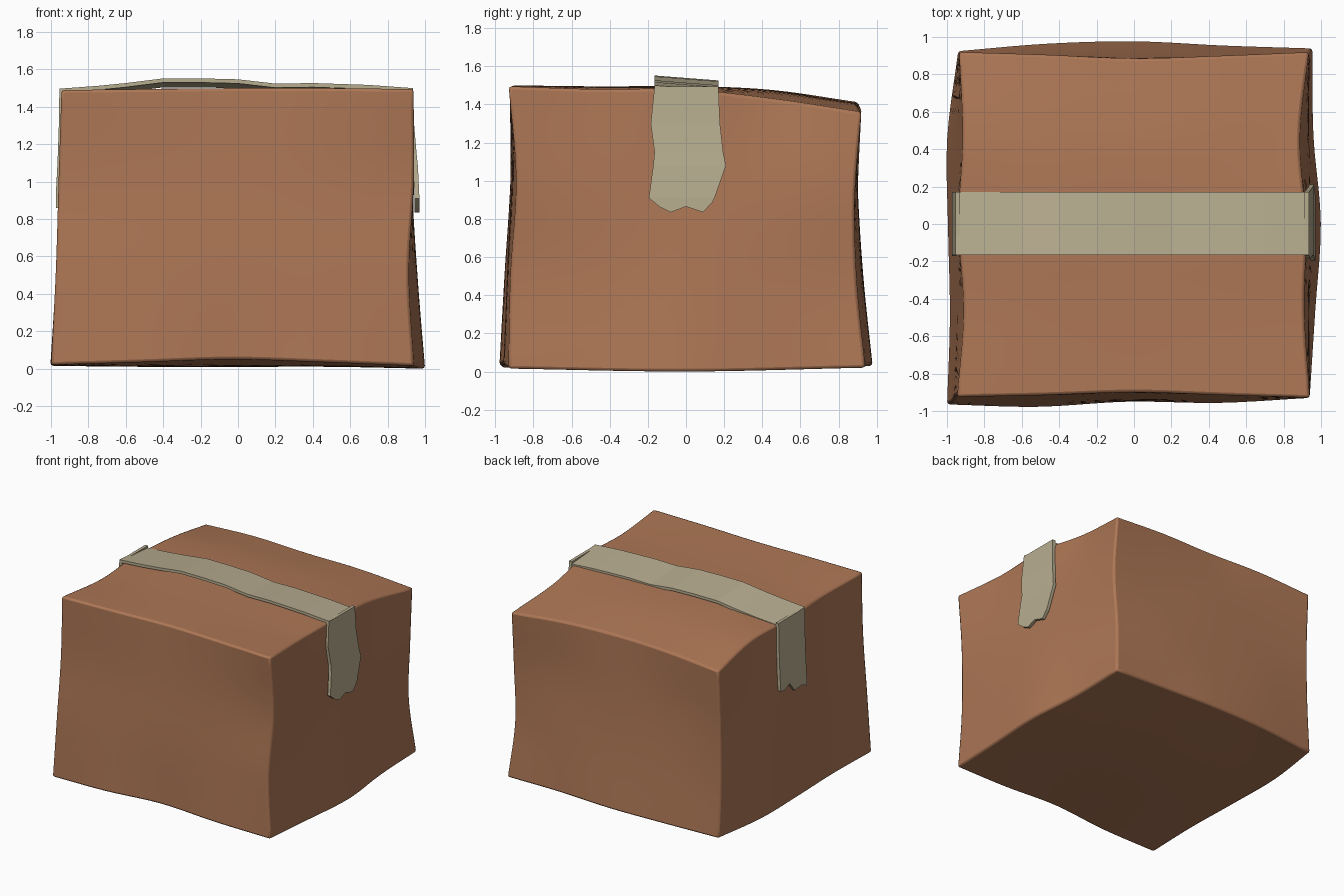
import bpy, bmesh
from mathutils import Vector

if "Cube" in bpy.data.objects:
    bpy.data.objects.remove(bpy.data.objects["Cube"])


def material(name, rgb):
    m = bpy.data.materials.new(name)
    m.diffuse_color = (*rgb, 1)
    m.use_nodes = True
    m.node_tree.nodes["Principled BSDF"].inputs["Base Color"].default_value = m.diffuse_color
    return m


cardboard = material("cardboard brown", (0.42, 0.185, 0.092))
tape_mat = material("tape beige", (0.48, 0.42, 0.28))


def spline(vals, t):
    """Smooth curve through evenly spaced values, t from 0 to 1."""
    n = len(vals) - 1
    i = max(0, min(int(t * n), n - 1))
    f = t * n - i
    b, c = vals[i], vals[i + 1]
    a = vals[i - 1] if i > 0 else 2 * b - c
    d = vals[i + 2] if i + 2 <= n else 2 * c - b
    return b + 0.5 * f * (c - a + f * (2*a - 5*b + 4*c - d + f * (3*(b - c) + d - a)))


def sample(table, s, t):
    return spline([spline(row, s) for row in table], t)


def finish(bm, name, mat):
    bmesh.ops.recalc_face_normals(bm, faces=bm.faces)
    me = bpy.data.meshes.new(name)
    bm.to_mesh(me)
    bm.free()
    ob = bpy.data.objects.new(name, me)
    bpy.context.collection.objects.link(ob)
    me.materials.append(mat)
    return ob


# Warped box walls: columns run along the face, rows from bottom to top (or front to back)
RIGHT = [(.94, .97, 1.0, .96, .955), (.913, .94, .96, .94, .92),
         (.94, .935, .93, .93, .94), (.94, .91, .92, .885, .935)]
LEFT = [(-1.0, -.985, -.995, -1.0, -.94), (-.975, -.96, -.97, -.97, -.94),
        (-.96, -.94, -.945, -.94, -.935), (-.945, -.91, -.94, -.915, -.935)]
FRONT = [(-.965, -.978, -.95, -.957, -.93), (-.95, -.95, -.94, -.935, -.92),
         (-.92, -.92, -.915, -.91, -.89), (-.925, -.915, -.9, -.915, -.93)]
BACK = [(.925, .965, .978, .955, .94), (.90, .925, .93, .92, .895),
        (.90, .90, .90, .89, .885), (.92, .905, .885, .90, .92)]
TOP = [(1.49, 1.495, 1.50, 1.50, 1.495), (1.47, 1.49, 1.495, 1.49, 1.48),
       (1.47, 1.495, 1.495, 1.49, 1.48), (1.46, 1.475, 1.475, 1.46, 1.43),
       (1.38, 1.41, 1.41, 1.40, 1.36)]
BOTTOM = [(.02, .035, .05, .035, .015), (.015, .01, .01, .01, 0), (.02, .03, .03, .03, .02)]

# Cardboard box
bm = bmesh.new()
bmesh.ops.create_cube(bm, size=1)
bmesh.ops.subdivide_edges(bm, edges=bm.edges[:], cuts=19, use_grid_fill=True)
for v in bm.verts:
    u, w, h = v.co + Vector((.5, .5, .5))
    lerp = lambda a, b, t: a + (b - a) * t
    v.co = (lerp(sample(LEFT, w, h), sample(RIGHT, w, h), u),
            lerp(sample(FRONT, u, h), sample(BACK, u, h), w),
            lerp(sample(BOTTOM, u, w), sample(TOP, u, w), h))
box = finish(bm, "cardboard_box", cardboard)
bev = box.modifiers.new("soft edges", 'BEVEL')
bev.width, bev.segments, bev.angle_limit = 0.015, 2, 0.9
bpy.context.view_layer.objects.active = box
box.select_set(True)
bpy.ops.object.shade_smooth_by_angle(angle=0.6)
box.select_set(False)


def tape(name, rows, torn, inward):
    """Strip of quads between rows of point pairs, with a torn end, thickened inward."""
    bm = bmesh.new()
    pairs = [[bm.verts.new(p) for p in row] for row in rows]
    for (a, b), (c, d) in zip(pairs, pairs[1:]):
        bm.faces.new((a, b, d, c))
    if torn:
        bm.faces.new(pairs[-1] + [bm.verts.new(p) for p in torn])
    bmesh.ops.recalc_face_normals(bm, faces=bm.faces)
    ext = bmesh.ops.extrude_face_region(bm, geom=bm.faces[:], use_keep_orig=True)
    for g in ext["geom"]:
        if isinstance(g, bmesh.types.BMVert):
            g.co += Vector(inward)
    finish(bm, name, tape_mat)


# Tape over the top seam
profile = [(-.955, 1.485), (-.75, 1.5), (-.6, 1.515), (-.4, 1.54), (-.2, 1.54), (0, 1.535),
           (.2, 1.512), (.4, 1.515), (.7, 1.505), (.935, 1.488)]
tape("top_tape", [[(x, -.165, z + .012), (x, .17, z - .014)] for x, z in profile],
     None, (0, 0, -.022))

# Tape flap on the right wall
right_rows = [(.935, 1.495, -.165, .17), (.942, 1.3, -.185, .178), (.955, 1.15, -.165, .195),
              (.962, 1.08, -.172, .21), (.97, .91, -.195, .15)]
right_torn = [(.14, .89), (.09, .835), (0, .865), (-.08, .835), (-.14, .865)]
tape("right_tape_flap", [[(x, a, z), (x, b, z)] for x, z, a, b in right_rows],
     [(.97, y, z) for y, z in right_torn], (-.025, 0, 0))

# Shorter tape flap on the left wall
left_rows = [(-.955, 1.49), (-.958, 1.3), (-.965, 1.1), (-.972, .97)]
left_torn = [(.17, .94), (.12, .93), (.055, .96), (-.01, .88), (-.1, .89), (-.17, .86)]
tape("left_tape_flap", [[(x, -.165, z), (x, .17, z)] for x, z in left_rows],
     [(-.974, y, z) for y, z in left_torn], (.025, 0, 0))
